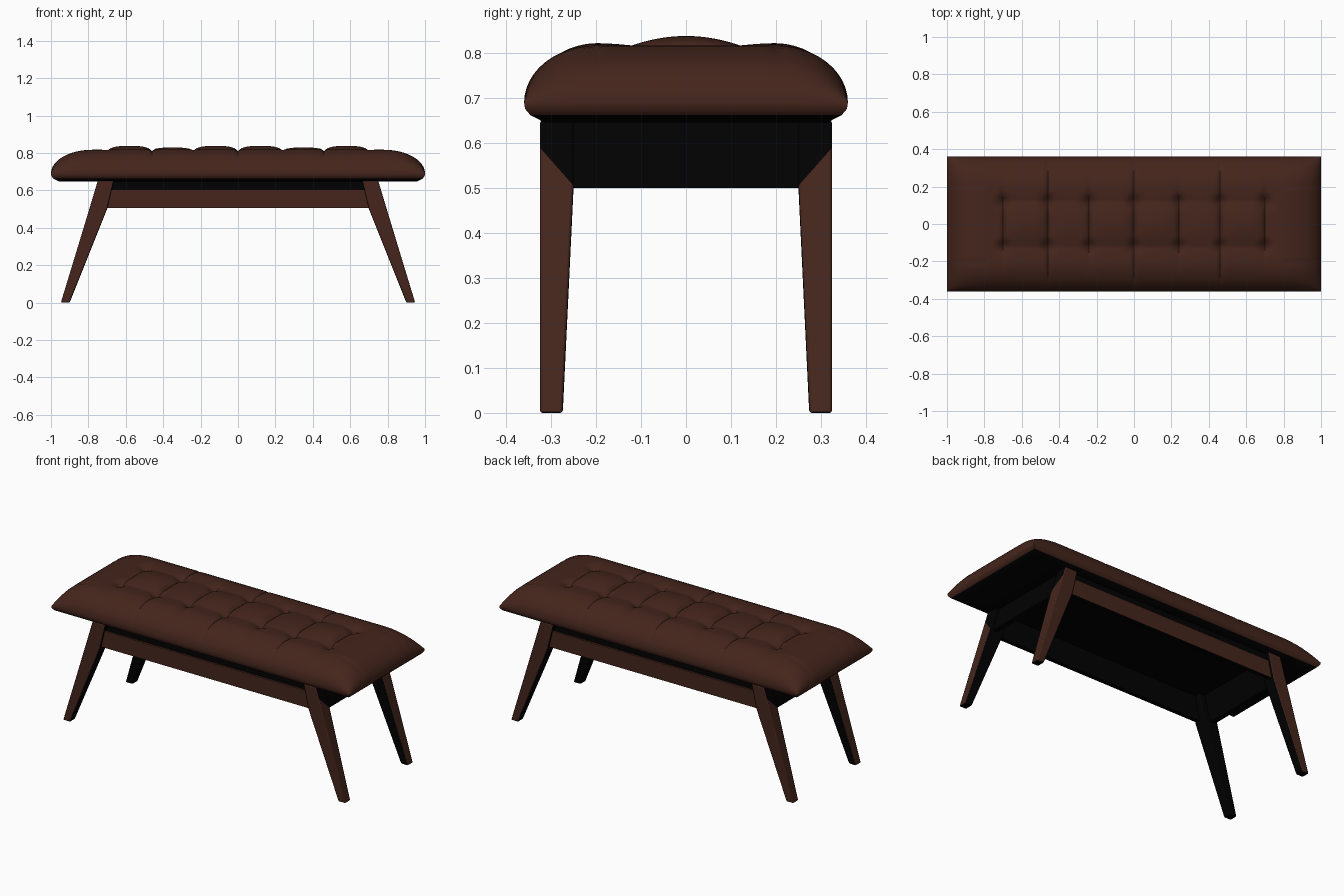
import bpy, bmesh, math

if "Cube" in bpy.data.objects:
    bpy.data.objects.remove(bpy.data.objects["Cube"])


def material(name, rgb):
    m = bpy.data.materials.new(name)
    m.diffuse_color = (*rgb, 1)
    m.use_nodes = True
    m.node_tree.nodes["Principled BSDF"].inputs["Base Color"].default_value = m.diffuse_color
    return m


BROWN = material("dark brown leather and wood", (0.058, 0.0185, 0.0115))
BLACK = material("black lining", (0.0002, 0.0002, 0.0002))


def finish(bm, name, black_rule, smooth=None, bevel=0):
    """Turn a bmesh into an object; faces matching black_rule get the lining colour."""
    bmesh.ops.recalc_face_normals(bm, faces=bm.faces)
    bm.normal_update()
    for f in bm.faces:
        f.material_index = 1 if black_rule(f) else 0
    me = bpy.data.meshes.new(name)
    bm.to_mesh(me)
    bm.free()
    me.materials.append(BROWN)
    me.materials.append(BLACK)
    ob = bpy.data.objects.new(name, me)
    bpy.context.collection.objects.link(ob)
    if bevel:
        mod = ob.modifiers.new("rounded edges", 'BEVEL')
        mod.width, mod.segments = bevel, 2
    if smooth:
        bpy.ops.object.select_all(action='DESELECT')
        ob.select_set(True)
        bpy.context.view_layer.objects.active = ob
        bpy.ops.object.shade_smooth_by_angle(angle=math.radians(smooth))
    return ob


def loft(sections):
    """Join equal-length loops of points and cap both ends."""
    bm = bmesh.new()
    rings = [[bm.verts.new(p) for p in s] for s in sections]
    n = len(rings[0])
    for a, b in zip(rings, rings[1:]):
        for i in range(n):
            j = (i + 1) % n
            bm.faces.new((a[i], a[j], b[j], b[i]))
    bm.faces.new(rings[0])
    bm.faces.new(rings[-1])
    return bm


def box(x0, x1, y0, y1, z0, z1):
    return loft([[(x0, y0, z), (x1, y0, z), (x1, y1, z), (x0, y1, z)] for z in (z0, z1)])


# Tufted cushion
HX, HY, RX, RY = 1.0, 0.36, 0.22, 0.16
BX = [-0.70, -0.46, -0.24, 0.0, 0.24, 0.46, 0.70]
PUFF = [0.021, 0.012, 0.021, 0.021, 0.012, 0.021]
BY = 0.12


def samples(half, r, step):
    edge = [half - r * (1 - math.cos(i * math.pi / 24)) for i in range(12)]
    n = round((half - r) / step)
    return [-e for e in edge] + [i * step for i in range(-n, n + 1)] + edge[::-1]


def rounded(v, half, r):
    d = min((half - abs(v)) / r, 1)
    return math.sqrt(max(0, 1 - (1 - d) ** 2))


def height(x, y):
    f = rounded(x, HX, RX) * rounded(y, HY, RY)
    z = 0.69 + 0.127 * f
    # puffed squares between the buttons, softer puffs outside them
    for a, b, p in zip(BX, BX[1:], PUFF):
        if a <= x <= b:
            u = abs(2 * x - a - b) / (b - a)
            if abs(y) < BY:
                z += p * (1 - u ** 3) * (1 - (y / BY) ** 2)
            elif abs(y) < 0.28:
                z += 0.005 * (1 - u ** 3) * math.sin(math.pi * (abs(y) - BY) / 0.16)
    # seams from the buttons, and button dimples
    for i, bx in enumerate(BX):
        reach = 1 if i % 2 else max(0, 1 - max(0, abs(y) - BY) / 0.1)
        z -= 0.009 * reach * f * math.exp(-((x - bx) / 0.009) ** 2)
        for by in (-BY, BY):
            r = math.hypot(x - bx, y - by)
            z -= 0.024 * math.exp(-(r / 0.032) ** 2)
    if abs(x) > 0.8:
        z -= 0.004 * f * math.exp(-((abs(y) - 0.2) / 0.008) ** 2)
    return z


xs, ys = samples(HX, RX, 0.01), samples(HY, RY, 0.01)
bm = bmesh.new()
g = [[bm.verts.new((x, y, height(x, y))) for y in ys] for x in xs]
for i in range(len(xs) - 1):
    for j in range(len(ys) - 1):
        bm.faces.new((g[i][j], g[i + 1][j], g[i + 1][j + 1], g[i][j + 1]))
# rim rolls under to a flat lined underside
rim = [r[0] for r in g] + g[-1][1:] + [r[-1] for r in g[-2::-1]] + g[0][-2:0:-1]
flat = [v.co.copy() for v in rim]
for inset, z in ((0.002, 0.676), (0.014, 0.662), (0.045, 0.646)):
    sx, sy = (HX - inset) / HX, (HY - inset) / HY
    new = [bm.verts.new((c.x * sx, c.y * sy, z)) for c in flat]
    for i in range(len(rim)):
        j = (i + 1) % len(rim)
        bm.faces.new((rim[i], rim[j], new[j], new[i]))
    rim = new
bm.faces.new(rim)
finish(bm, "cushion", lambda f: f.calc_center_median().z < 0.66, smooth=50)

# Splayed tapering legs: z, inner x, outer x, inner y
LEG = [(0.0, 0.90, 0.947, 0.274), (0.5, 0.70, 0.795, 0.25), (0.65, 0.665, 0.75, 0.25)]
for sx, side in ((-1, "left"), (1, "right")):
    for sy, end in ((-1, "front"), (1, "back")):
        bm = loft([[(sx * a, sy * c, z), (sx * b, sy * c, z),
                    (sx * b, sy * 0.325, z), (sx * a, sy * 0.325, z)]
                   for z, a, b, c in LEG])
        # diagonal colour break at the top of the outer face
        bmesh.ops.bisect_plane(bm, geom=bm.verts[:] + bm.edges[:] + bm.faces[:],
                               plane_co=(0, sy * 0.25, 0.505), plane_no=(0, -sy * 0.085, 0.075))

        def lined(f):
            c = f.calc_center_median()
            above = 0.075 * (c.z - 0.505) - 0.085 * (sy * c.y - 0.25) > 0
            return (f.normal.x * sx < -0.5 or f.normal.y * sy < -0.5 or f.normal.z < -0.9
                    or (above and f.normal.x * sx > 0.5))

        finish(bm, f"{end}_{side}_leg", lined, smooth=40, bevel=0.006)

    # End apron between the legs, tilted with them
    bm = loft([[(sx * (0.775 - 0.3 * (z - 0.5) - t), y, z)
                for y, z in ((-0.26, 0.5), (0.26, 0.5), (0.26, 0.65), (-0.26, 0.65))]
               for t in (0, 0.03)])
    finish(bm, f"{side}_end_apron", lambda f: True)

# Long rails, lined inside and below, with a recessed black strip above each
for sy, end in ((-1, "front"), (1, "back")):
    y0, y1 = sorted((sy * 0.285, sy * 0.312))
    finish(box(-0.71, 0.71, y0, y1, 0.505, 0.605), f"{end}_rail",
           lambda f: f.normal.y * sy < -0.5 or f.normal.z < -0.5)
    y0, y1 = sorted((sy * 0.285, sy * 0.300))
    finish(box(-0.70, 0.70, y0, y1, 0.605, 0.65), f"{end}_upper_strip", lambda f: True)
